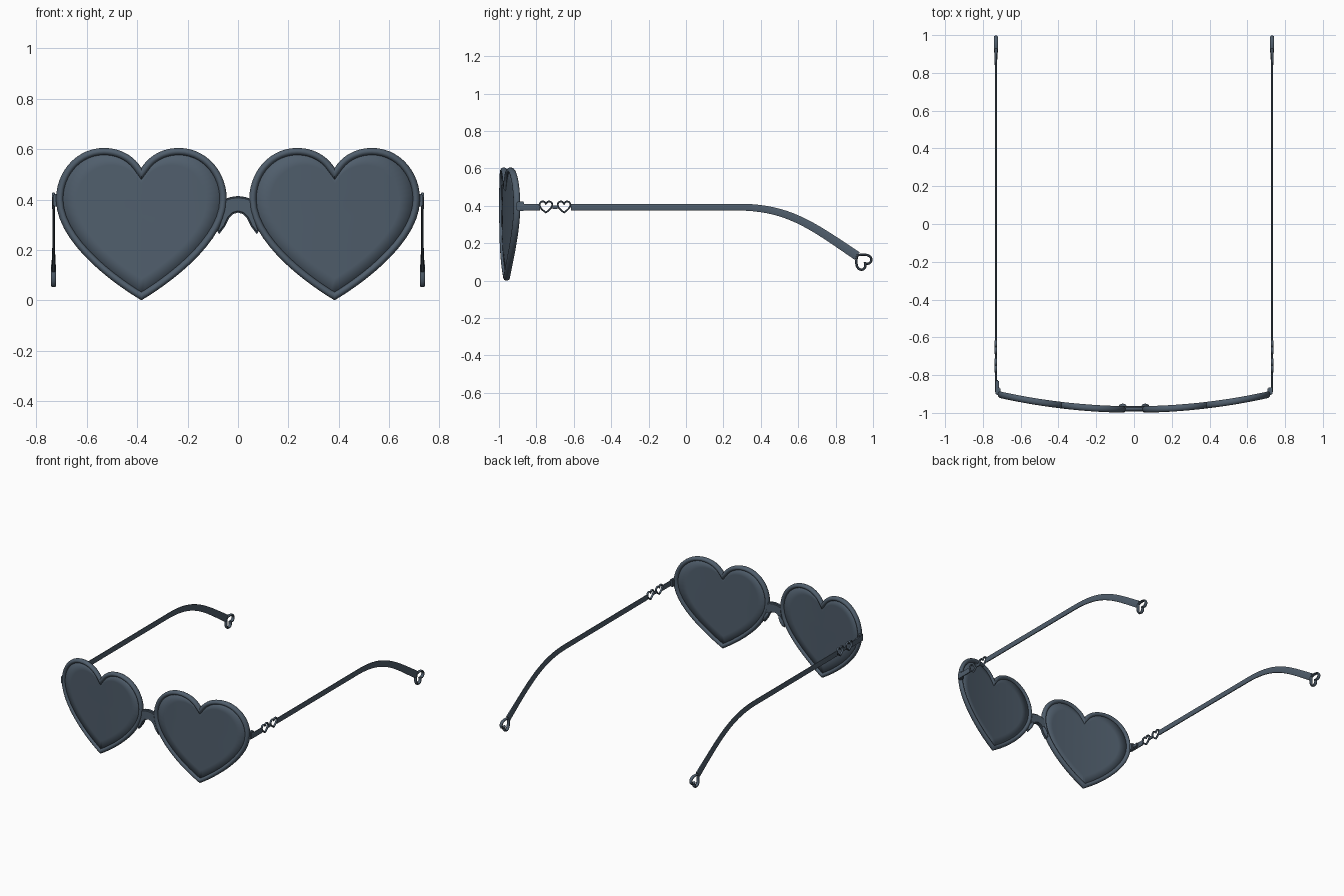
import bpy, bmesh, math
from mathutils import Vector, Matrix
from mathutils.geometry import interpolate_bezier

if "Cube" in bpy.data.objects:
    bpy.data.objects.remove(bpy.data.objects["Cube"])

slate = bpy.data.materials.new("slate_blue")
slate.use_nodes = True
slate.diffuse_color = (0.08, 0.112, 0.15, 1)
slate.node_tree.nodes["Principled BSDF"].inputs["Base Color"].default_value = slate.diffuse_color


def finish(name, bm, angle=40):
    bmesh.ops.recalc_face_normals(bm, faces=bm.faces)
    me = bpy.data.meshes.new(name)
    bm.to_mesh(me)
    bm.free()
    ob = bpy.data.objects.new(name, me)
    bpy.context.collection.objects.link(ob)
    me.materials.append(slate)
    bpy.ops.object.select_all(action='DESELECT')
    ob.select_set(True)
    bpy.context.view_layer.objects.active = ob
    bpy.ops.object.shade_smooth_by_angle(angle=math.radians(angle))
    return ob


def bezier(a, b, c, d, n):
    return interpolate_bezier(*[Vector((*p, 0)) for p in (a, b, c, d)], n)


def heart(n):
    """Counter-clockwise heart outline, point at the origin, notch on top."""
    low = bezier((0, 0), (.11, .065), (.339, .23), (.339, .4), n)
    side = bezier((.339, .4), (.339, .515), (.254, .605), (.149, .605), n)
    top = bezier((.149, .605), (.085, .605), (.03, .575), (0, .526), n)
    half = low[:-1] + side[:-1] + top
    return half + [Vector((-p.x, p.y, 0)) for p in reversed(half[1:-1])]


def inset(pts, dist):
    out = []
    for i, p in enumerate(pts):
        a = (p - pts[i - 1]).normalized()
        b = (pts[(i + 1) % len(pts)] - p).normalized()
        na, nb = Vector((-a.y, a.x, 0)), Vector((-b.y, b.x, 0))
        m = (na + nb).normalized()
        out.append(p + m * dist / max(.6, m.dot(na)))
    return out


def skin(bm, loops, closed):
    rows = [[bm.verts.new(v) for v in loop] for loop in loops]
    n = len(rows[0])
    pairs = list(zip(rows, rows[1:])) + ([(rows[-1], rows[0])] if closed else [])
    for r, q in pairs:
        for i in range(n):
            j = (i + 1) % n
            bm.faces.new((r[i], r[j], q[j], q[i]))
    return rows


def heart_ring(name, pts, width, depth, place, sides):
    """Rounded band following a heart; place(u, v, d) maps to space."""
    bm = bmesh.new()
    loops = []
    for k in range(sides):
        a = 2 * math.pi * (k + .5) / sides
        edge = inset(pts, width / 2 * (1 - math.cos(a)))
        loops.append([place(p.x, p.y, depth / 2 * math.sin(a)) for p in edge])
    skin(bm, loops, True)
    return finish(name, bm, 50)


def wrap(x):
    """Gentle curve of the whole front."""
    return -.982 + .155 * x * x


def box(name, lo, hi, bevel):
    lo, hi = Vector(lo), Vector(hi)
    bm = bmesh.new()
    bmesh.ops.create_cube(bm, size=1, matrix=Matrix.Translation((lo + hi) / 2)
                          @ Matrix.Diagonal((*(hi - lo), 1)))
    bmesh.ops.bevel(bm, geom=bm.edges[:], offset=bevel, segments=2, affect='EDGES')
    return finish(name, bm)


def arm_bar(name, x, path):
    """Flat rounded bar along (y, z, half height, half width) stations."""
    bm = bmesh.new()
    loops = []
    for i, (y, z, h, w) in enumerate(path):
        a, b = path[max(i - 1, 0)], path[min(i + 1, len(path) - 1)]
        t = Vector((0, b[0] - a[0], b[1] - a[1])).normalized()
        up = Vector((0, -t.z, t.y))
        section = [(w, .7), (.6 * w, 1), (-.6 * w, 1), (-w, .7),
                   (-w, -.7), (-.6 * w, -1), (.6 * w, -1), (w, -.7)]
        loops.append([Vector((x + u, y, z)) + up * v * h for u, v in section])
    rows = skin(bm, loops, False)
    bm.faces.new(rows[0])
    bm.faces.new(rows[-1])
    return finish(name, bm)


outline = heart(14)
small = heart(6)
ARM_Z = .393

for side, s in (("left", 1), ("right", -1)):
    cx = s * .383

    # Heart rim
    def on_front(u, v, d):
        return Vector((cx + u, wrap(cx + u) + d, v))
    heart_ring(side + "_rim", outline, .029, .036, on_front, 12)

    # Lens, a thin curved heart sheet
    bm = bmesh.new()
    edge = inset(outline, .02)
    mid = Vector((0, .34, 0))
    loops = []
    for f in (1, .8, .6, .4, .2):
        ring = [mid.lerp(p, f) for p in edge]
        loops.append([on_front(p.x, p.y, 0) for p in ring])
    rows = skin(bm, loops, False)
    hub = bm.verts.new(on_front(0, mid.y, 0))
    for i, v in enumerate(rows[-1]):
        bm.faces.new((rows[-1][i - 1], v, hub))
    lens = finish(side + "_lens", bm)
    solid = lens.modifiers.new("thickness", 'SOLIDIFY')
    solid.thickness = .01
    solid.offset = 0

    # Nose pad
    bm = bmesh.new()
    bmesh.ops.create_uvsphere(bm, u_segments=12, v_segments=8, radius=1, matrix=(
        Matrix.Translation((s * .06, -.967, .305)) @ Matrix.Rotation(-s * .5, 4, 'Y')
        @ Matrix.Diagonal((.012, .016, .04, 1))))
    finish(side + "_nose_pad", bm)

    # Hinge and the stub of the arm
    x = s * .731
    a, b = sorted((s * .708, s * .734))
    box(side + "_hinge", (a, -.905, .372), (b, -.865, .422), .005)
    if s < 0:
        box("right_hinge_tab", (-.733, -.875, .38), (-.716, -.825, .41), .005)
    arm_bar(side + "_arm_stub", x, [(-.89, ARM_Z, .018, .005), (-.78, ARM_Z, .018, .005)])

    # Pair of open hearts in the arm, with a link between
    for label, cy in (("front", -.749), ("rear", -.652)):
        pts = [p * .115 for p in small]
        heart_ring(f"{side}_{label}_arm_heart", pts, .01, .014,
                   lambda u, v, d: Vector((x + d, cy + u, .359 + v)), 8)
    arm_bar(side + "_heart_link", x, [(-.715, ARM_Z, .01, .005), (-.686, ARM_Z, .01, .005)])

    # Long arm, bending down behind the ear
    bend = bezier((.28, ARM_Z), (.55, ARM_Z), (.68, .29), (.915, .132), 20)
    path = [(-.616, ARM_Z, .018, .005)]
    for i, p in enumerate(bend):
        path.append((p.x, p.y, .018 + .006 * i / 19, .005 + .003 * max(0, i - 16) / 3))
    arm_bar(side + "_arm", x, path)

    # Open heart at the arm tip, its point towards the arm
    pts = [p * .152 for p in small]
    turn = Matrix.Rotation(math.radians(-135), 3, 'Z')

    def at_tip(u, v, d):
        q = turn @ Vector((u, v, 0))
        return Vector((x + d, .909 + q.x, .141 + q.y))
    heart_ring(side + "_tip_heart", pts, .014, .022, at_tip, 8)

# Bridge, an arched plate flaring down along the rims
half = [(0, .348), (.018, .343), (.036, .325), (.05, .295), (.075, .262),
        (.085, .28), (.065, .34), (.058, .4), (.03, .41), (0, .414)]
shape = half + [(-x, z) for x, z in reversed(half[1:-1])]
bm = bmesh.new()
face = bm.faces.new([bm.verts.new((x, -.992, z)) for x, z in shape])
grown = bmesh.ops.extrude_face_region(bm, geom=[face])["geom"]
bmesh.ops.translate(bm, vec=(0, .028, 0),
                    verts=[g for g in grown if isinstance(g, bmesh.types.BMVert)])
rims = [e for e in bm.edges if abs(e.verts[0].co.y - e.verts[1].co.y) < .001]
bmesh.ops.bevel(bm, geom=rims, offset=.007, segments=3, affect='EDGES')
finish("bridge", bm)
